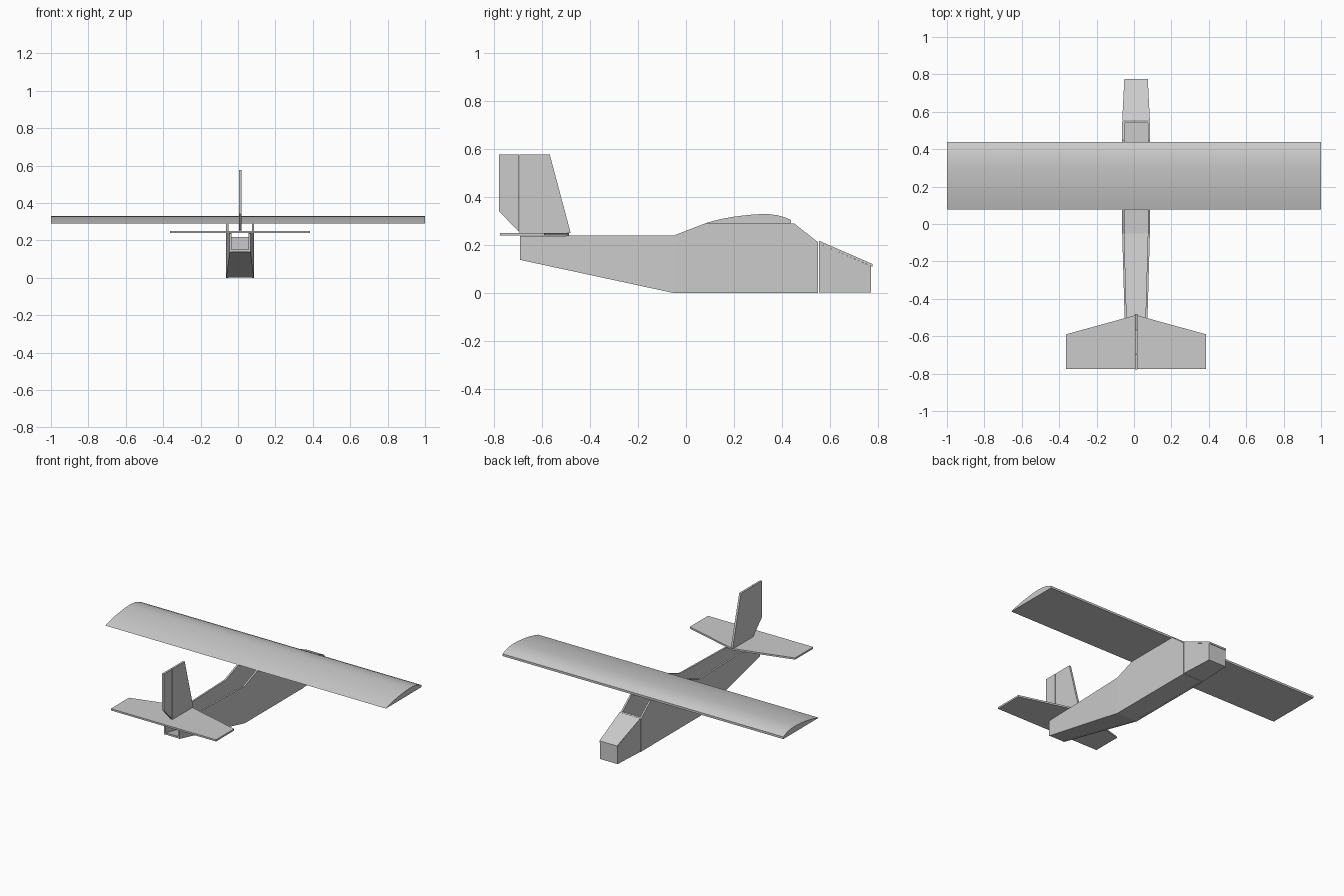
import bpy, bmesh

cube = bpy.data.objects.get("Cube")
if cube:
    bpy.data.objects.remove(cube, do_unlink=True)

grey = bpy.data.materials.new("plain_grey")
grey.diffuse_color = (0.6, 0.6, 0.6, 1)
grey.use_nodes = True
grey.node_tree.nodes["Principled BSDF"].inputs["Base Color"].default_value = (0.6, 0.6, 0.6, 1)

CX = 0.011      # fuselage centre line
WALL = 0.011    # sheet thickness


def loft(name, ring_a, ring_b):
    """Solid between two matching outlines."""
    bm = bmesh.new()
    a = [bm.verts.new(p) for p in ring_a]
    b = [bm.verts.new(p) for p in ring_b]
    bm.faces.new(a)
    bm.faces.new(b)
    for i in range(len(a)):
        j = (i + 1) % len(a)
        bm.faces.new((a[i], a[j], b[j], b[i]))
    bmesh.ops.recalc_face_normals(bm, faces=bm.faces)
    mesh = bpy.data.meshes.new(name)
    bm.to_mesh(mesh)
    bm.free()
    mesh.materials.append(grey)
    obj = bpy.data.objects.new(name, mesh)
    bpy.context.collection.objects.link(obj)
    return obj


def side_plate(name, profile, x0, x1):
    """Extrude a (y, z) profile along x."""
    return loft(name, [(x0, y, z) for y, z in profile], [(x1, y, z) for y, z in profile])


def half_width(y):
    """Fuselage half width: tapered tail, straight cabin, tapered nose."""
    if y < -0.05:
        return 0.074 - 0.018 * (-0.05 - y) / 0.64
    if y > 0.55:
        return 0.074 - 0.011 * (y - 0.55) / 0.22
    return 0.074


def strip(name, y0, z0, y1, z1, inset=0.0):
    """Sheet spanning the fuselage width between two stations."""
    def ring(dz):
        return [(CX + s * (half_width(y) - inset), y, z + dz)
                for s, y, z in ((-1, y0, z0), (1, y0, z0), (1, y1, z1), (-1, y1, z1))]
    return loft(name, ring(0), ring(WALL))


# Fuselage sides
tail_side = [(-0.69, 0.138), (-0.05, 0), (-0.05, 0.24), (-0.69, 0.238)]
cabin_side = [(-0.05, 0), (0.549, 0), (0.549, 0.212), (0.45, 0.29), (0.08, 0.29), (-0.05, 0.24)]
for side, s in (("left", 1), ("right", -1)):
    for part, profile in (("tail", tail_side), ("cabin", cabin_side)):
        loft(f"{side}_{part}_side",
             [(CX + s * half_width(y), y, z) for y, z in profile],
             [(CX + s * (half_width(y) - WALL), y, z) for y, z in profile])

# Floors and front bulkhead of the open fuselage
strip("tail_floor", -0.69, 0.139, -0.05, 0.001, 0.001)
strip("cabin_floor", -0.05, 0.001, 0.549, 0.001, 0.001)
side_plate("front_bulkhead", [(0.54, 0.005), (0.549, 0.005), (0.549, 0.212), (0.54, 0.218)],
           CX - 0.07, CX + 0.07)

# Nose block with its sloping cover
nose = [(0.553, 0.002), (0.77, 0.002), (0.77, 0.112), (0.553, 0.207)]
loft("nose", [(CX - half_width(y), y, z) for y, z in nose],
     [(CX + half_width(y), y, z) for y, z in nose])
strip("nose_cover", 0.553, 0.207, 0.776, 0.11)

# Wing with a curved upper surface
airfoil = [(0.077, 0.29), (0.12, 0.302), (0.16, 0.311), (0.2, 0.318), (0.24, 0.323),
           (0.28, 0.327), (0.32, 0.329), (0.35, 0.328), (0.38, 0.324), (0.41, 0.316),
           (0.438, 0.304), (0.438, 0.29)]
wing = side_plate("wing", airfoil, -1, 1)
bpy.ops.object.select_all(action='DESELECT')
bpy.context.view_layer.objects.active = wing
wing.select_set(True)
bpy.ops.object.shade_smooth_by_angle(angle=0.5)

# Tailplane
half_span = 0.375
outline = [(-half_span, -0.775), (half_span, -0.775), (half_span, -0.59), (0, -0.487), (-half_span, -0.59)]
loft("tailplane", [(CX + x, y, 0.239) for x, y in outline],
     [(CX + x, y, 0.25) for x, y in outline])

# Fin and rudder
side_plate("fin", [(-0.692, 0.25), (-0.48, 0.25), (-0.567, 0.576), (-0.692, 0.576)],
           CX - 0.0065, CX + 0.0065)
side_plate("rudder", [(-0.695, 0.255), (-0.695, 0.576), (-0.778, 0.576), (-0.778, 0.34)],
           CX - 0.0065, CX + 0.0065)
